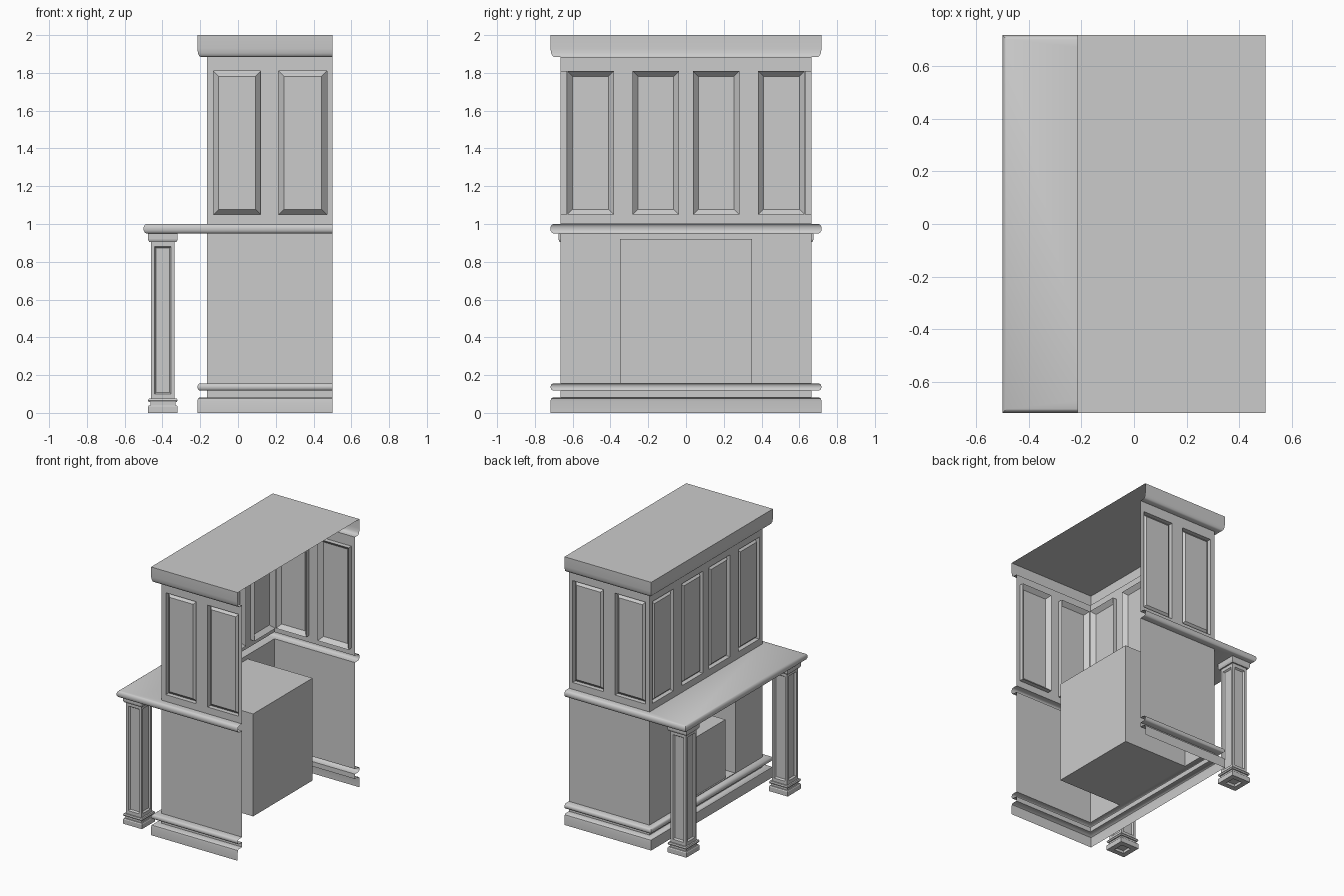
import bpy, bmesh
from mathutils import Vector

if "Cube" in bpy.data.objects:
    bpy.data.objects.remove(bpy.data.objects["Cube"])

XF, XB, YS = -0.165, 0.5, 0.665      # wall front, open back, half width


def finish(bm, name, smooth=False):
    bmesh.ops.remove_doubles(bm, verts=bm.verts, dist=1e-5)
    me = bpy.data.meshes.new(name)
    bm.to_mesh(me)
    bm.free()
    ob = bpy.data.objects.new(name, me)
    bpy.context.collection.objects.link(ob)
    if smooth:
        bpy.context.view_layer.objects.active = ob
        ob.select_set(True)
        bpy.ops.object.shade_smooth_by_angle(angle=0.7)
        ob.select_set(False)
    return ob


def sweep_u(name, profile, extra=0.0, cap=None):
    """Run a (offset, z) profile round both sides and the front."""
    bm = bmesh.new()
    rows = []
    for o, z in profile:
        f = XF - o - (extra if o > 0 else 0)
        y = YS + o * 1.05
        rows.append([bm.verts.new(p) for p in
                     ((XB, y, z), (f, y, z), (f, -y, z), (XB, -y, z))])
    for a, b in zip(rows, rows[1:]):
        for i in range(3):
            bm.faces.new((a[i], a[i + 1], b[i + 1], b[i]))
    if cap:
        bm.faces.new(rows[-1])
    return finish(bm, name, True)


def panel_sheet(bm, origin, u, us, zs, steps=(), cut=False):
    """Flat sheet whose odd grid cells become panels, by (inset, depth) steps, or openings."""
    o, u = Vector(origin), Vector(u)
    g = [[bm.verts.new(o + u * a + Vector((0, 0, z))) for z in zs] for a in us]
    chosen = []
    for i in range(len(us) - 1):
        for j in range(len(zs) - 1):
            is_panel = i % 2 and j % 2
            if is_panel and cut:
                continue
            f = bm.faces.new((g[i][j], g[i + 1][j], g[i + 1][j + 1], g[i][j + 1]))
            if is_panel:
                chosen.append(f)
    bm.normal_update()
    for inset, depth in steps:
        bmesh.ops.inset_individual(bm, faces=chosen, thickness=inset, depth=depth,
                                   use_even_offset=True)
        bm.normal_update()


def box(name, lo, hi, open_front=False):
    bm = bmesh.new()
    bmesh.ops.create_cube(bm, size=1)
    lo, hi = Vector(lo), Vector(hi)
    for v in bm.verts:
        v.co = Vector([(lo[k] + hi[k]) / 2 + v.co[k] * (hi[k] - lo[k]) for k in range(3)])
    if open_front:
        bm.normal_update()
        bmesh.ops.delete(bm, geom=[f for f in bm.faces if f.normal.x < -0.9],
                         context='FACES_ONLY')
    return finish(bm, name)


# crown with flat top
sweep_u("crown", [(0, 1.885), (0.034, 1.885), (0.042, 1.892), (0.047, 1.905),
                  (0.05, 1.93), (0.05, 2.0)], cap=True)

# mantel shelf with rounded nose
sweep_u("mantel_shelf", [(0, 0.95), (0.036, 0.95), (0.044, 0.955), (0.049, 0.965),
                         (0.05, 0.975), (0.049, 0.985), (0.044, 0.995),
                         (0.036, 1.0), (0, 1.0)], extra=0.285)

# base board and bead above it
sweep_u("base_moulding", [(0.05, 0), (0.05, 0.06), (0.047, 0.075), (0.038, 0.082),
                          (0, 0.082), (0, 0.118), (0.038, 0.118), (0.047, 0.125),
                          (0.05, 0.137), (0.047, 0.149), (0.038, 0.156), (0, 0.156)])

# upper walls: raised panels set back behind a square lip
bm = bmesh.new()
zs = [1.0, 1.05, 1.81, 1.885]
side = [0, 0.035, 0.285, 0.38, 0.635, 0.665]
raised = [(0, -0.034), (0.028, 0.03)]
panel_sheet(bm, (XF, -YS, 0), (1, 0, 0), side, zs, raised)
panel_sheet(bm, (XB, YS, 0), (-1, 0, 0), [0.665 - s for s in reversed(side)], zs, raised)
panel_sheet(bm, (XF, 0, 0), (0, -1, 0),
            [-0.665, -0.628, -0.382, -0.283, -0.037, 0.037, 0.283, 0.382, 0.628, 0.665],
            zs, raised)
finish(bm, "upper_panels")

# lower walls with fireplace opening
bm = bmesh.new()
low = [0.156, 0.16, 0.92, 0.95]
panel_sheet(bm, (XF, 0, 0), (0, -1, 0), [-YS, -0.35, 0.35, YS], low, cut=True)
panel_sheet(bm, (XF, -YS, 0), (1, 0, 0), [0, 0.665], [0.156, 0.95])
panel_sheet(bm, (XB, YS, 0), (-1, 0, 0), [0, 0.665], [0.156, 0.95])
finish(bm, "lower_walls")

# firebox and the insert standing in it
box("firebox", (XF, -0.35, 0.156), (0.37, 0.35, 0.92), open_front=True)
box("fire_insert", (-0.15, -0.25, 0.156), (0.15, 0.25, 0.59))


# pillars: panelled shaft, stepped foot and capital
def pillar(name, cx, cy):
    h = 0.063
    bm = bmesh.new()
    for u in ((1, 0, 0), (0, 1, 0), (-1, 0, 0), (0, -1, 0)):
        n = Vector((u[1], -u[0], 0))
        panel_sheet(bm, Vector((cx, cy, 0)) + n * h, u, [-h, -0.044, 0.044, h],
                    [0.075, 0.10, 0.88, 0.905], [(0.008, -0.012)])
    for prof in ([(0.063, 0.075), (0.074, 0.075), (0.078, 0.066), (0.074, 0.057),
                  (0.066, 0.057), (0.066, 0.04), (0.074, 0.04), (0.078, 0.033),
                  (0.078, 0), (0.04, 0), (0.04, 0.02), (0.001, 0.02)],
                 [(0.078, 0.95), (0.078, 0.918), (0.073, 0.905), (0.063, 0.905)]):
        rows = [[bm.verts.new((cx + a * r, cy + b * r, z))
                 for a, b in ((1, 1), (-1, 1), (-1, -1), (1, -1))] for r, z in prof]
        for p, q in zip(rows, rows[1:]):
            for i in range(4):
                k = (i + 1) % 4
                bm.faces.new((p[i], p[k], q[k], q[i]))
    return finish(bm, name)


for tag, s in (("left", 1), ("right", -1)):
    pillar("pillar_" + tag, -0.398, s * 0.597)
